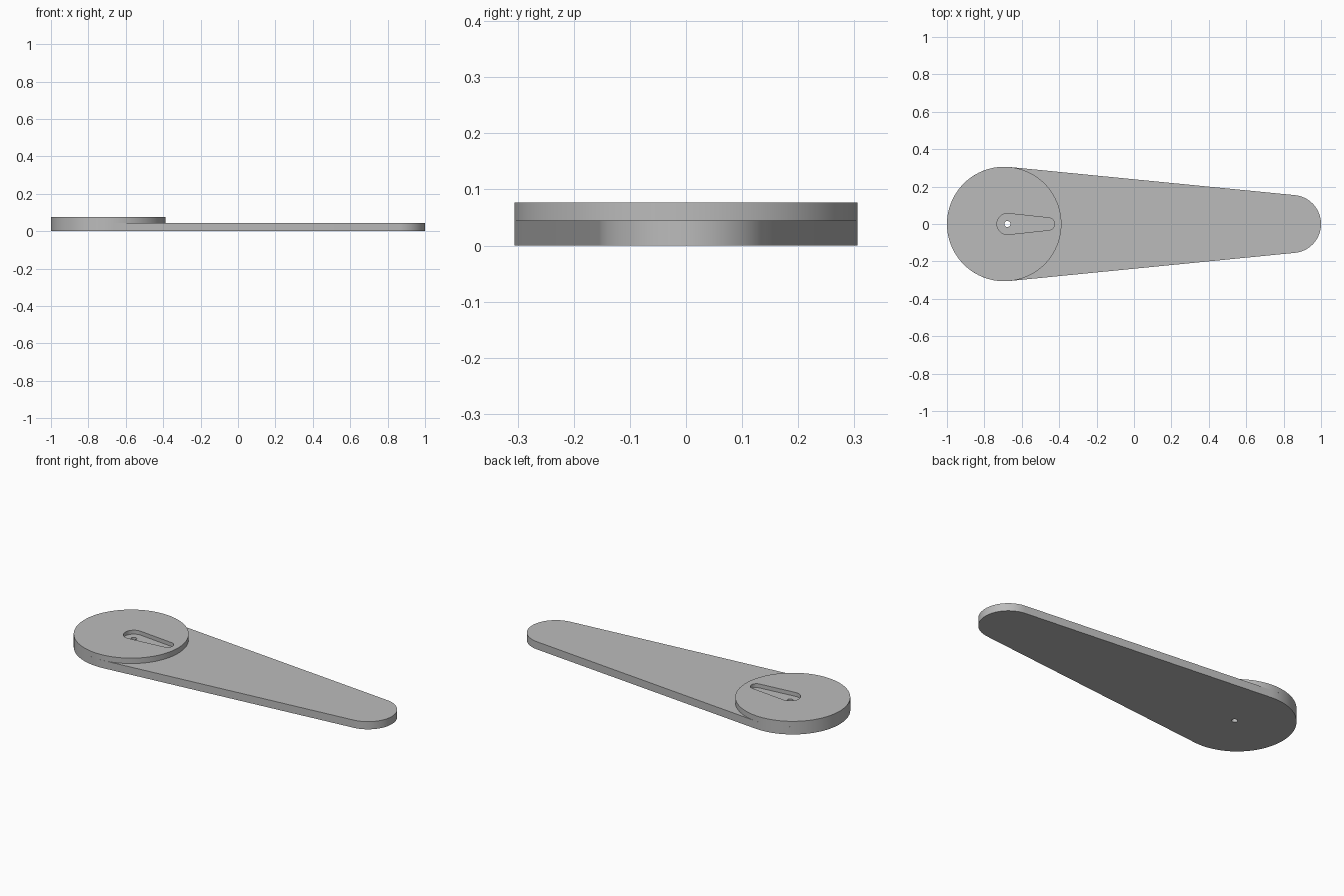
import bpy, bmesh, math

cube = bpy.data.objects.get("Cube")
if cube:
    bpy.data.objects.remove(cube, do_unlink=True)

grey = bpy.data.materials.new("plain_grey")
grey.use_nodes = True
colour = (0.5, 0.5, 0.5, 1)
grey.diffuse_color = colour
grey.node_tree.nodes["Principled BSDF"].inputs["Base Color"].default_value = colour


def arc(x, r, start, end, steps):
    """Points on an arc centred on the x axis."""
    angles = [start + (end - start) * i / steps for i in range(steps + 1)]
    return [(x + r * math.cos(a), r * math.sin(a)) for a in angles]


def circle(x, r, steps=96):
    return arc(x, r, 0, 2 * math.pi, steps)[:-1]


def taper(x1, r1, x2, r2):
    """Two circles of different size joined by their outer tangents."""
    t = math.acos((r1 - r2) / (x2 - x1))
    return arc(x1, r1, t, 2 * math.pi - t, 64) + arc(x2, r2, -t, t, 40)


def prism(name, outline, z0, z1):
    bm = bmesh.new()
    base = bm.faces.new([bm.verts.new((x, y, z0)) for x, y in outline])
    top = bmesh.ops.extrude_face_region(bm, geom=[base])["geom"]
    bmesh.ops.translate(bm, vec=(0, 0, z1 - z0),
                        verts=[v for v in top if isinstance(v, bmesh.types.BMVert)])
    bmesh.ops.recalc_face_normals(bm, faces=bm.faces)
    mesh = bpy.data.meshes.new(name)
    bm.to_mesh(mesh)
    bm.free()
    mesh.materials.append(grey)
    obj = bpy.data.objects.new(name, mesh)
    bpy.context.collection.objects.link(obj)
    return obj


def activate(obj):
    bpy.ops.object.select_all(action='DESELECT')
    obj.select_set(True)
    bpy.context.view_layer.objects.active = obj


def cut(obj, cutter):
    mod = obj.modifiers.new("cut", 'BOOLEAN')
    mod.operation = 'DIFFERENCE'
    mod.solver = 'EXACT'
    mod.object = cutter
    activate(obj)
    bpy.ops.object.modifier_apply(modifier=mod.name)


ARM_TOP, DISC_TOP, POCKET_FLOOR = 0.045, 0.077, 0.054
HUB_X, HUB_R, PIN_X = -0.694, 0.306, -0.677

# Tapered arm with a raised disc on its wide end
arm = prism("tapered_arm", taper(HUB_X, HUB_R, 0.845, 0.155), 0, ARM_TOP)
disc = prism("raised_disc", circle(HUB_X, HUB_R), ARM_TOP, DISC_TOP)

# Teardrop pocket in the disc, pin hole through everything
pocket = prism("pocket_cutter", taper(PIN_X, 0.056, -0.458, 0.033), POCKET_FLOOR, 0.2)
hole = prism("hole_cutter", circle(PIN_X, 0.016, 32), -0.1, 0.2)
cut(disc, pocket)
for part in (arm, disc):
    cut(part, hole)
for cutter in (pocket, hole):
    bpy.data.objects.remove(cutter, do_unlink=True)

# Smooth curved walls, crisp rims
for part in (arm, disc):
    activate(part)
    bpy.ops.object.shade_smooth_by_angle(angle=math.radians(30))
